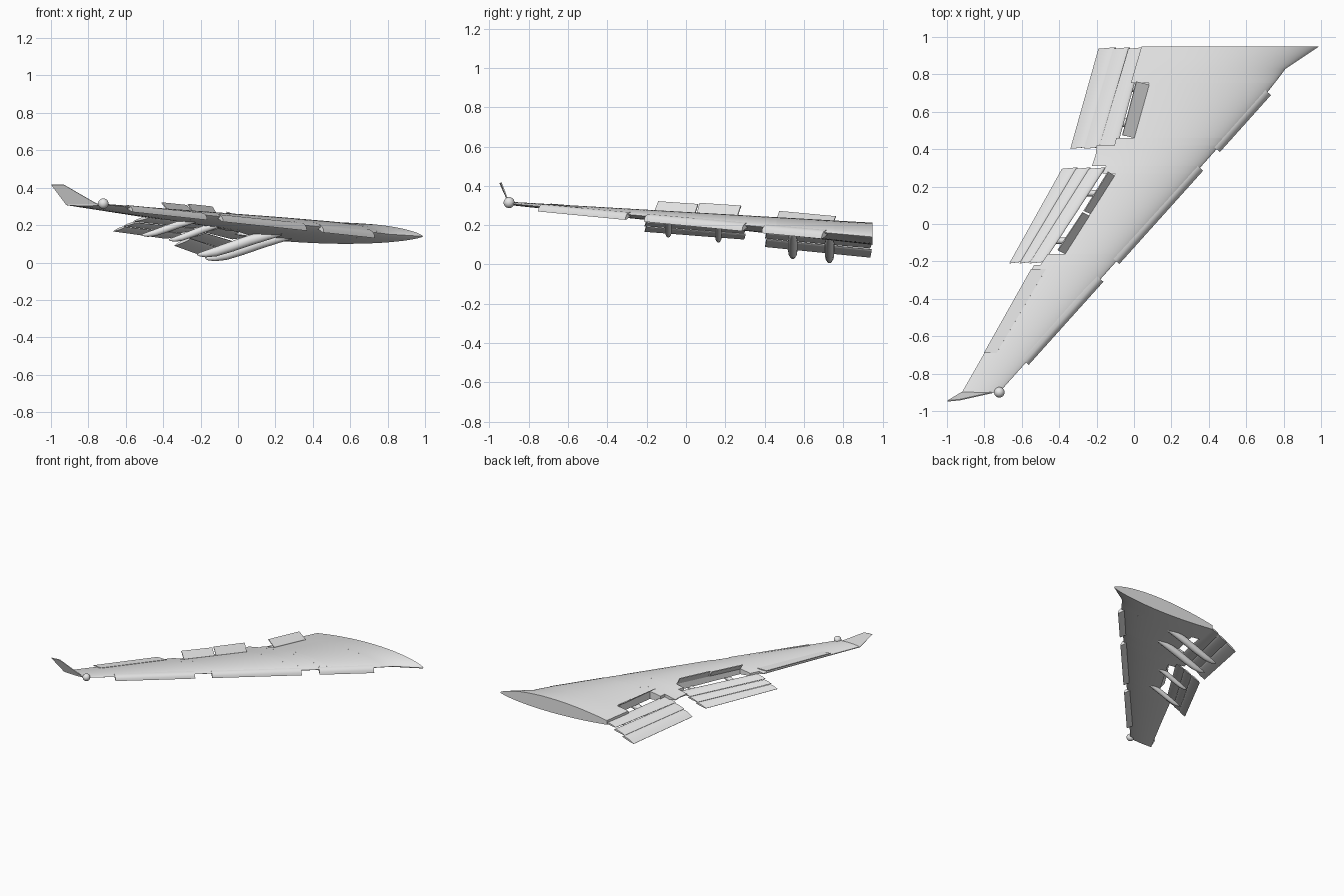
import bpy, bmesh, math
from mathutils import Vector

if "Cube" in bpy.data.objects:
    bpy.data.objects.remove(bpy.data.objects["Cube"])

grey = bpy.data.materials.new("light_grey")
grey.diffuse_color = (0.8, 0.8, 0.8, 1)
grey.use_nodes = True
grey.node_tree.nodes["Principled BSDF"].inputs["Base Color"].default_value = grey.diffuse_color


def interp(table, y):
    """Piecewise linear lookup in a table of (y, value), y falling."""
    for (y0, v0), (y1, v1) in zip(table, table[1:]):
        if y >= y1:
            return v0 + (v1 - v0) * (y0 - y) / (y0 - y1)
    return table[-1][1]


def loft(name, rings, angle=35):
    """Skin a row of closed rings and cap both ends."""
    bm = bmesh.new()
    rows = [[bm.verts.new(p) for p in ring] for ring in rings]
    n = len(rows[0])
    for a, b in zip(rows, rows[1:]):
        for i in range(n):
            j = (i + 1) % n
            bm.faces.new((a[i], a[j], b[j], b[i]))
    bm.faces.new(rows[0][::-1])
    bm.faces.new(rows[-1])
    bmesh.ops.recalc_face_normals(bm, faces=bm.faces)
    mesh = bpy.data.meshes.new(name)
    bm.to_mesh(mesh)
    bm.free()
    return finish(bpy.data.objects.new(name, mesh), angle)


def finish(obj, angle=35):
    if obj.name not in bpy.context.collection.objects:
        bpy.context.collection.objects.link(obj)
    obj.data.materials.append(grey)
    bpy.ops.object.select_all(action='DESELECT')
    obj.select_set(True)
    bpy.context.view_layer.objects.active = obj
    bpy.ops.object.shade_smooth_by_angle(angle=math.radians(angle))
    return obj


def plate(name, corners, thick=0.006):
    """Flat four-cornered panel with a little thickness."""
    c = [Vector(p) for p in corners]
    n = (c[1] - c[0]).cross(c[3] - c[0]).normalized() * thick / 2
    return loft(name, [[p + n for p in c], [p - n for p in c]], 10)


# Wing outline and surface
LEAD = [(0.95, 0.99), (0.83, 0.81), (0.77, 0.765), (0.70, 0.71), (-0.90, -0.72)]
TRAIL = [(0.95, -0.05), (0.37, -0.205), (-0.90, -0.92)]


def span(y):
    return (0.95 - y) / 1.85


def lead_z(y):
    return 0.14 + 0.17 * span(y)


def skin_z(x, y, side):
    """Height of the upper (1) or lower (-1) skin."""
    le, te = interp(LEAD, y), interp(TRAIL, y)
    t = min(max((le - x) / (le - te), 0), 1)
    shape = t ** 0.7 * (1 - t) / 0.3165
    s = span(y)
    depth = 0.068 - 0.060 * s if side > 0 else 0.042 - 0.036 * s
    return lead_z(y) + 0.008 * t * (1 - s) + side * (depth * shape + 0.003 * t)


# Rear edge of the wing box, stepped at flap and spoiler bays
REAR = [(0.95, 0.04), (0.89, 0.023), (0.83, 0.005), (0.77, -0.012), (0.755, -0.015),
        (0.755, 0.08), (0.70, 0.065), (0.46, 0.0), (0.46, -0.095), (0.42, -0.105),
        (0.42, -0.20), (0.37, -0.205), (0.31, -0.225), (0.31, -0.15), (0.27, -0.17),
        (0.27, -0.10), (-0.16, -0.37), (-0.16, -0.46), (-0.22, -0.50),
        (-0.22, -0.535), (-0.55, -0.72), (-0.90, -0.92)]
N = 20
rings = []
for y, rear in REAR:
    le = interp(LEAD, y)
    xs = [le + (rear - le) * (1 - math.cos(math.pi / 2 * i / N)) for i in range(N + 1)]
    ring = [(x, y, skin_z(x, y, 1)) for x in xs]
    ring += [(x, y, skin_z(x, y, -1)) for x in reversed(xs[1:])]
    rings.append(ring)
loft("wing", rings)

# Drooped leading edge slats
SLAT = [(-0.035, 0.016), (-0.01, 0.013), (0.008, 0.004), (0.02, -0.012), (0.025, -0.033),
        (0.012, -0.030), (-0.01, -0.018), (-0.035, -0.008)]
for i, (y0, y1) in enumerate([(0.705, 0.40), (0.30, -0.20), (-0.295, -0.74)]):
    ends = []
    for y in (y0, y1):
        x, k = interp(LEAD, y), 1 - 0.25 * span(y)
        ends.append([(x + 0.74 * a * k, y - 0.67 * a * k, lead_z(y) + b * k) for a, b in SLAT])
    loft(f"slat_{i + 1}", ends, 50)


# Triple slotted flaps
def flap_ring(y, front, back):
    f, b = Vector((front[0], y, front[1])), Vector((back[0], y - 0.008, back[1]))
    d = b - f
    up = Vector((-d.z, 0, d.x)).normalized() * -d.length
    ts = [0, 0.04, 0.12, 0.3, 0.5, 0.75, 1]
    prof = [(t, 0.27 * math.sqrt(t) * (1 - t) + 0.012 * t) for t in ts]
    low = [(t, -0.13 * math.sqrt(t) * (1 - t) - 0.012 * t) for t in ts[:0:-1]]
    return [f + d * t + up * h for t, h in prof + low]


BAYS = {
    "inner_flap": ((0.945, [((0.055, 0.145), (-0.03, 0.125)), ((-0.02, 0.11), (-0.11, 0.083)),
                            ((-0.095, 0.075), (-0.19, 0.036))]),
                   (0.41, [((-0.09, 0.190), (-0.19, 0.165)), ((-0.18, 0.158), (-0.265, 0.133)),
                           ((-0.255, 0.128), (-0.34, 0.09))])),
    "outer_flap": ((0.303, [((-0.15, 0.205), (-0.24, 0.185)), ((-0.23, 0.18), (-0.31, 0.158)),
                            ((-0.30, 0.153), (-0.385, 0.128))]),
                   (-0.203, [((-0.48, 0.240), (-0.56, 0.22)), ((-0.55, 0.213), (-0.612, 0.195)),
                             ((-0.605, 0.190), (-0.667, 0.167))])),
}
for name, ((ya, ea), (yb, eb)) in BAYS.items():
    for i in range(3):
        loft(f"{name}_{i + 1}", [flap_ring(ya, *ea[i]), flap_ring(yb, *eb[i])], 50)

# Raised spoilers, hinged at their front edge
SPOILERS = [((0.08, 0.745), (0.0, 0.46), (-0.062, 0.475), (0.012, 0.762), 0.270, 0.243),
            ((-0.105, 0.26), (-0.235, 0.055), (-0.268, 0.07), (-0.138, 0.28), 0.312, 0.298),
            ((-0.24, 0.045), (-0.37, -0.16), (-0.408, -0.14), (-0.275, 0.062), 0.320, 0.306)]
for i, (a, b, c, d, zc, zd) in enumerate(SPOILERS):
    plate(f"spoiler_{i + 1}", [(*a, skin_z(*a, 1)), (*b, skin_z(*b, 1)), (*c, zc), (*d, zd)])

# Aileron, tilted slightly up
a, b, c, d = (-0.47, -0.24), (-0.735, -0.69), (-0.803, -0.69), (-0.55, -0.24)
plate("aileron", [(*a, skin_z(*a, 1)), (*b, skin_z(*b, 1)),
                  (*c, skin_z(*c, 1) + 0.012), (*d, skin_z(*d, 1) + 0.014)])

# Flap track fairings: nose, tail and size of each drooping pod
POD = [(0, 0, 0.05), (0.06, 0.05, 0.4), (0.2, 0.13, 0.8), (0.4, 0.34, 1), (0.6, 0.62, 1),
       (0.78, 0.86, 0.9), (0.9, 0.97, 0.65), (0.97, 1.0, 0.35), (1, 1.0, 0.08)]
PODS = [(0.73, 0.34, 0.15, -0.175, 0.022, 1.0), (0.543, 0.26, 0.16, -0.22, 0.043, 1.0),
        (0.165, -0.05, 0.21, -0.37, 0.122, 0.7), (-0.09, -0.19, 0.23, -0.515, 0.148, 0.7)]
for i, (y, x0, z0, x1, z1, k) in enumerate(PODS):
    rings = []
    for t, drop, r in POD:
        x, z = x0 + (x1 - x0) * t, z0 + (z1 - z0) * drop
        rings.append([(x, y + 0.025 * k * r * math.cos(q), z + 0.029 * k * r * math.sin(q))
                      for q in (math.tau * j / 16 for j in range(16))])
    loft(f"flap_track_fairing_{i + 1}", rings, 60)

# Winglet and tip light
plate("winglet", [(-0.75, -0.90, 0.311), (-0.92, -0.90, 0.311),
                  (-0.998, -0.947, 0.415), (-0.93, -0.94, 0.415)])
bpy.ops.mesh.primitive_uv_sphere_add(segments=24, ring_count=12, radius=0.028,
                                     location=(-0.72, -0.90, 0.315))
bpy.context.object.name = "tip_light"
finish(bpy.context.object, 60)
